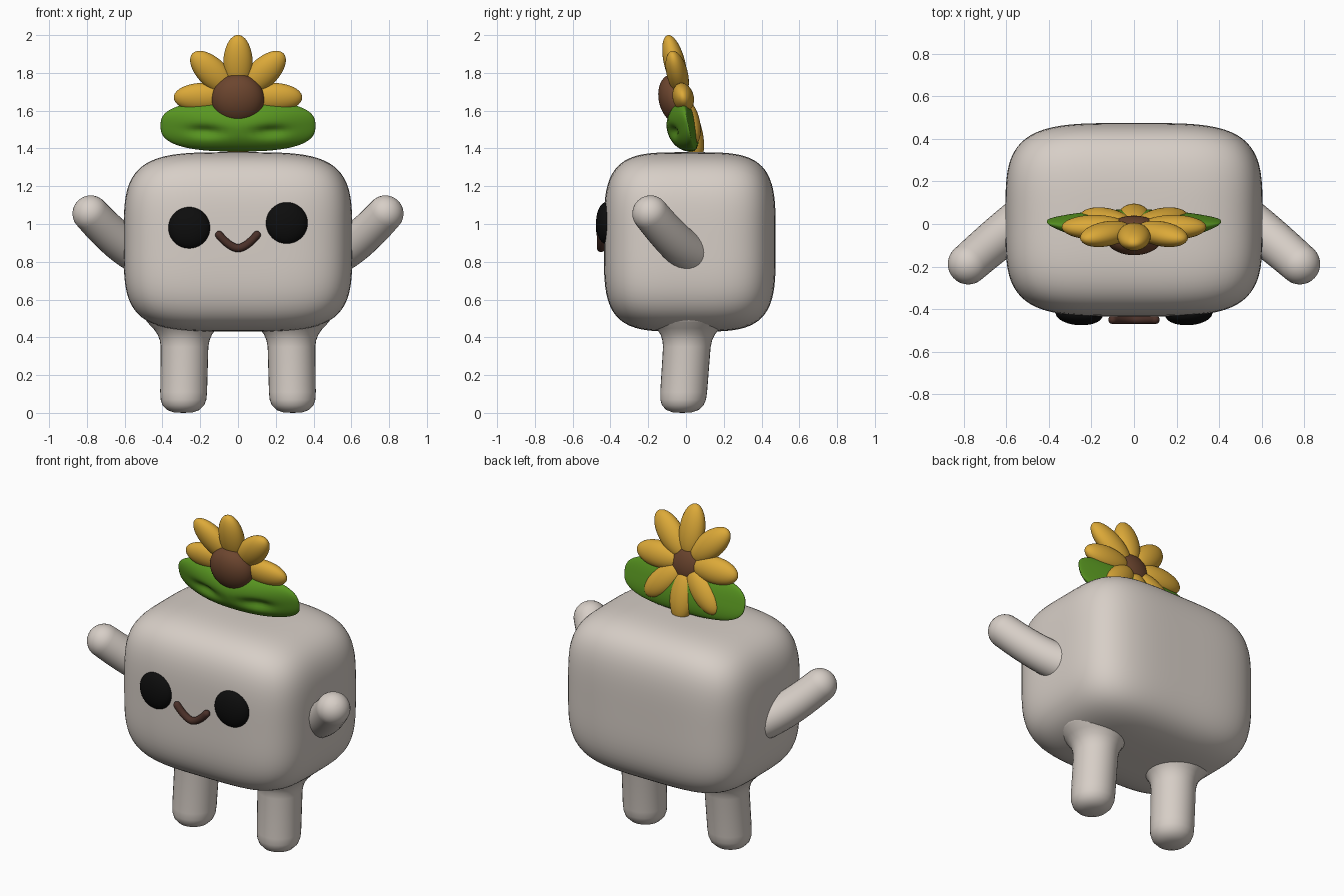
import bpy, bmesh, math
from mathutils import Matrix, Vector

cube = bpy.data.objects.get("Cube")
if cube:
    bpy.data.objects.remove(cube, do_unlink=True)


def material(name, rgb):
    m = bpy.data.materials.new(name)
    m.use_nodes = True
    m.diffuse_color = (*rgb, 1)
    m.node_tree.nodes["Principled BSDF"].inputs["Base Color"].default_value = (*rgb, 1)
    return m


CREAM = material("warm cream", (0.68, 0.62, 0.57))
BLACK = material("eye black", (0.004, 0.004, 0.004))
DARK = material("mouth brown", (0.07, 0.03, 0.022))
BROWN = material("seed brown", (0.15, 0.06, 0.028))
YELLOW = material("petal yellow", (0.72, 0.4, 0.04))
GREEN = material("leaf green", (0.1, 0.31, 0.015))


def finish(name, bm, mat, matrix=None):
    """Turn a bmesh into a smooth shaded object of one colour."""
    if matrix is not None:
        bm.transform(matrix)
    bmesh.ops.recalc_face_normals(bm, faces=bm.faces)
    for f in bm.faces:
        f.smooth = True
    me = bpy.data.meshes.new(name)
    bm.to_mesh(me)
    bm.free()
    me.materials.append(mat)
    ob = bpy.data.objects.new(name, me)
    bpy.context.collection.objects.link(ob)
    return ob


def ball(segments=40, rings=24):
    bm = bmesh.new()
    bmesh.ops.create_uvsphere(bm, u_segments=segments, v_segments=rings, radius=1)
    return bm


def ellipsoid(name, size, mat, matrix):
    return finish(name, ball(), mat, matrix @ Matrix.Diagonal((*size, 1)))


def tube(bm, path, steps=24):
    """Sweep a circle along (point, radius) pairs; end radii near zero close it."""
    rings = []
    for i, (p, r) in enumerate(path):
        d = Vector(path[min(i + 1, len(path) - 1)][0]) - Vector(path[max(i - 1, 0)][0])
        q = d.to_track_quat('Z', 'Y')
        rings.append([bm.verts.new(Vector(p) + q @ Vector((
            r * math.cos(math.tau * k / steps), r * math.sin(math.tau * k / steps), 0)))
            for k in range(steps)])
    for a, b in zip(rings, rings[1:]):
        for k in range(steps):
            n = (k + 1) % steps
            bm.faces.new((a[k], a[n], b[n], b[k]))
    bm.faces.new(rings[0])
    bm.faces.new(rings[-1])


# Body: a cube swelled into a soft rounded box
bm = bmesh.new()
bmesh.ops.create_cube(bm, size=2)
bmesh.ops.subdivide_edges(bm, edges=bm.edges, cuts=23, use_grid_fill=True)
for v in bm.verts:
    v.co /= sum(abs(c) ** 4 for c in v.co) ** 0.25
finish("body", bm, CREAM, Matrix.Translation((0, 0.02, 0.905))
       @ Matrix.Diagonal((0.605, 0.455, 0.475, 1)))

# Legs: leaning posts with rounded feet and a flare into the body
LEG = [(0.002, 0), (0.05, 0.003), (0.085, 0.015), (0.11, 0.04), (0.121, 0.07),
       (0.124, 0.11), (0.126, 0.35), (0.132, 0.385), (0.144, 0.415),
       (0.168, 0.448), (0.2, 0.48), (0.23, 0.525)]
for side, label in ((1, "left"), (-1, "right")):
    bm = bmesh.new()
    tube(bm, [((0, 0, z), r) for r, z in LEG], 32)
    for v in bm.verts:
        v.co += Vector((side * (0.29 - 0.02 * v.co.z), -0.02 + 0.07 * v.co.z, 0))
    finish(label + "_leg", bm, CREAM)

# Arms: raised forward, with round tips
base, mid, tip = Vector((0.5, 0.04, 0.83)), Vector((0.63, -0.06, 0.91)), Vector((0.78, -0.188, 1.055))
for side, label in ((1, "left"), (-1, "right")):
    path = []
    for i in range(9):
        t = i / 8
        c = 2 * mid - (base + tip) / 2
        path.append((base * (1 - t) ** 2 + c * 2 * t * (1 - t) + tip * t * t, 0.108 - 0.012 * t))
    out = (tip - path[-2][0]).normalized()
    for i in range(1, 9):
        a = math.pi / 2 * i / 8
        path.append((tip + out * 0.096 * math.sin(a), 0.096 * math.cos(a) + 0.0005))
    bm = bmesh.new()
    tube(bm, [((p.x * side, p.y, p.z), r) for p, r in path], 28)
    finish(label + "_arm", bm, CREAM)

# Eyes
for side, label, z in ((1, "left", 1.005), (-1, "right", 0.98)):
    ellipsoid(label + "_eye", (0.111, 0.052, 0.11), BLACK,
              Matrix.Translation((side * 0.258, -0.424, z))
              @ Matrix.Rotation(side * 0.06, 4, 'Z'))

# Mouth: a smiling tube with round ends
bm = bmesh.new()
R = 0.021
smile = []
for i in range(21):
    t = i / 10 - 1
    smile.append((Vector((0.1 * t, -0.45, 0.872 + 0.07 * abs(t) ** 1.7)), R))
first, last = smile[0][0], smile[-1][0]
d = (last - smile[-2][0]).normalized()
for a in (0.4, 0.8, 1.2, 1.55):
    off = d * R * math.sin(a)
    smile.append((last + off, R * math.cos(a)))
    smile.insert(0, (first + Vector((-off.x, 0, off.z)), R * math.cos(a)))
tube(bm, smile, 16)
finish("mouth", bm, DARK)

# Flower, tipped forward as one group
FLOWER = Matrix.Translation((0, -0.015, 1.67)) @ Matrix.Rotation(math.radians(14), 4, 'X')
for i in range(8):
    ellipsoid("petal_%d" % (i + 1), (0.078, 0.056, 0.155), YELLOW,
              FLOWER @ Matrix.Rotation(i * math.tau / 8, 4, 'Y')
              @ Matrix.Translation((0, 0, 0.185)))
ellipsoid("flower_centre", (0.139, 0.09, 0.135), BROWN,
          FLOWER @ Matrix.Translation((0, -0.04, 0)))

# Leaves: one broad lens, thin at the ends, with a crease on each side
bm = ball(64, 40)
for v in bm.verts:
    x, y, z = v.co
    flat = math.hypot(x, z)
    if flat > 1e-6:
        # square off the outline a little
        k = flat / (abs(x) ** 2.7 + abs(z) ** 2.7) ** (1 / 2.7)
        x, z = x * k, z * k
    thick = (0.115 if y < 0 else 0.05) * (1 - 0.55 * x * x)
    crease = 0.03 * math.exp(-((abs(x) - 0.42) / 0.2) ** 2 - ((z + 0.1) / 0.22) ** 2)
    y = y * thick + (crease if y < 0 else 0)
    waist = 1 - 0.12 * math.exp(-(x / 0.2) ** 2) * (z > 0)
    v.co = (x * 0.41, y, z * 0.137 * waist)
finish("leaves", bm, GREEN, Matrix.Translation((0, 0.012, 1.52))
       @ Matrix.Rotation(math.radians(12), 4, 'X'))
